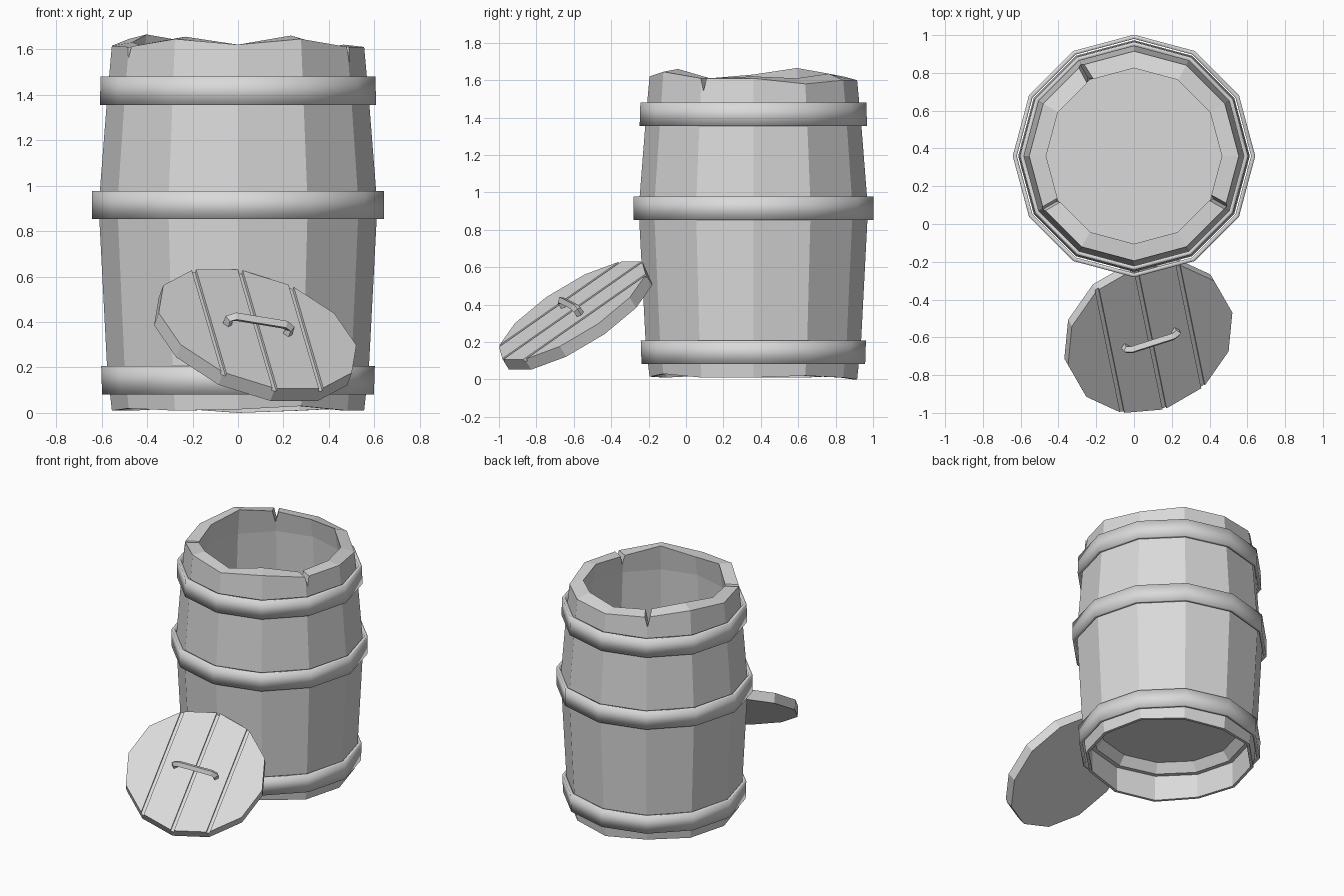
import bpy, bmesh
from math import cos, sin, radians, tau
from mathutils import Matrix, Vector

if "Cube" in bpy.data.objects:
    bpy.data.objects.remove(bpy.data.objects["Cube"])

grey = bpy.data.materials.new("light_grey")
grey.use_nodes = True
grey.diffuse_color = (0.7, 0.7, 0.7, 1)
grey.node_tree.nodes["Principled BSDF"].inputs["Base Color"].default_value = (0.7, 0.7, 0.7, 1)

SIDES = 12
BARREL_Y = 0.36


def add_object(name, bm, matrix=None):
    bmesh.ops.recalc_face_normals(bm, faces=bm.faces)
    mesh = bpy.data.meshes.new(name)
    bm.to_mesh(mesh)
    bm.free()
    mesh.materials.append(grey)
    ob = bpy.data.objects.new(name, mesh)
    bpy.context.collection.objects.link(ob)
    if matrix:
        ob.matrix_world = matrix
    return ob


def ring(bm, radius, heights):
    return [bm.verts.new((radius * cos(tau * i / SIDES), radius * sin(tau * i / SIDES), heights[i]))
            for i in range(SIDES)]


def bridge(bm, a, b, smooth=False):
    for i in range(SIDES):
        j = (i + 1) % SIDES
        bm.faces.new((a[i], a[j], b[j], b[i])).smooth = smooth


def cut(ob, cutter):
    cutter.hide_render = True
    cutter.hide_viewport = True
    cutter.display_type = 'WIRE'
    mod = ob.modifiers.new("cut", 'BOOLEAN')
    mod.operation = 'DIFFERENCE'
    mod.solver = 'EXACT'
    mod.object = cutter


def flat(z):
    return [z] * SIDES


at_barrel = Matrix.Translation((0, BARREL_Y, 0))

# Barrel body: underside recess, bulging staves, uneven rim, inner wall and floor
rim = [1.61, 1.58, 1.60, 1.60, 1.62, 1.645, 1.615, 1.61, 1.645, 1.62, 1.645, 1.61]
inner_rim = [1.62, 1.61, 1.635, 1.615, 1.635, 1.665, 1.63, 1.61, 1.655, 1.62, 1.66, 1.61]
foot = [0.01, 0.02, 0.01, 0.0, 0.02, 0.01, 0.01, 0.02, 0.01, 0.015, 0.03, 0.01]
bm = bmesh.new()
rings = [ring(bm, r, z) for r, z in (
    (0.458, flat(0.25)), (0.505, flat(0.19)), (0.535, flat(0.19)), (0.535, foot),
    (0.555, foot), (0.576, flat(0.2)), (0.613, flat(0.91)), (0.576, flat(1.38)),
    (0.555, rim), (0.465, inner_rim), (0.49, flat(1.48)), (0.525, flat(0.91)), (0.468, flat(0.27)))]
for a, b in zip(rings, rings[1:]):
    bridge(bm, a, b)
bm.faces.new(rings[0])
bm.faces.new(rings[-1])
barrel = add_object("barrel_body", bm, at_barrel)

# Wedge-shaped cracks cut through the rim
bm = bmesh.new()
for angle, depth in ((120, 1.55), (210, 1.56), (331, 1.54)):
    turn = Matrix.Rotation(radians(angle), 3, 'Z')
    ends = [[bm.verts.new(turn @ Vector((x, y, z))) for y, z in ((-0.04, 1.72), (0.04, 1.72), (0.004, depth))]
            for x in (0.42, 0.62)]
    for e in ends:
        bm.faces.new(e)
    for i in range(3):
        j = (i + 1) % 3
        bm.faces.new((ends[0][i], ends[0][j], ends[1][j], ends[1][i]))
cut(barrel, add_object("rim_crack_cutter", bm, at_barrel))

# Three thin, softly shaded hoops standing just off the staves
HOOP_THICK = 0.022
for name, low, high, r_low, r_high in (
        ("bottom_hoop", 0.082, 0.207, 0.598, 0.602),
        ("middle_hoop", 0.852, 0.977, 0.642, 0.642),
        ("top_hoop", 1.354, 1.481, 0.608, 0.604)):
    bm = bmesh.new()
    loops = [ring(bm, r, flat(z)) for r, z in (
        (r_low - HOOP_THICK, low), (r_low, low), (r_high, high), (r_high - HOOP_THICK, high))]
    for i, loop in enumerate(loops):
        bridge(bm, loop, loops[(i + 1) % len(loops)], smooth=True)
    add_object(name, bm, at_barrel)

# Lid frame: planks run along local y, handle along local x, local z is the face normal
normal = Vector((0.296, -0.509, 0.815)).normalized()
across = Vector((0.946, 0.302, -0.155))
across = (across - normal * across.dot(normal)).normalized()
along = normal.cross(across)
lid_frame = Matrix.Translation((0.086, -0.608, 0.369)) @ Matrix((across, along, normal)).transposed().to_4x4()

# Lid disc leaning on the barrel
bm = bmesh.new()
low, high = ring(bm, 0.462, flat(-0.068)), ring(bm, 0.462, flat(0))
bridge(bm, low, high)
bm.faces.new(low)
bm.faces.new(high)
lid = add_object("lid", bm, lid_frame)

# Grooves between the planks
bm = bmesh.new()
for x in (-0.227, 0, 0.227):
    bmesh.ops.create_cube(bm, size=1, matrix=Matrix.Translation((x, 0, 0))
                          @ Matrix.Diagonal((0.022, 1.2, 0.03, 1)))
cut(lid, add_object("plank_groove_cutter", bm, lid_frame))

# Lid handle: a bent square bar swept along a path
curve = bpy.data.curves.new("lid_handle", 'CURVE')
curve.dimensions = '3D'
curve.bevel_depth = 0.022
curve.bevel_resolution = 0
curve.use_fill_caps = True
path = [(-0.14, -0.01), (-0.142, 0.03), (-0.115, 0.045), (0.115, 0.045), (0.142, 0.03), (0.14, -0.01)]
spline = curve.splines.new('POLY')
spline.points.add(len(path) - 1)
spline.use_smooth = False
for point, (x, z) in zip(spline.points, path):
    point.co = (x, 0, z, 1)
curve.materials.append(grey)
handle = bpy.data.objects.new("lid_handle", curve)
bpy.context.collection.objects.link(handle)
handle.matrix_world = lid_frame
